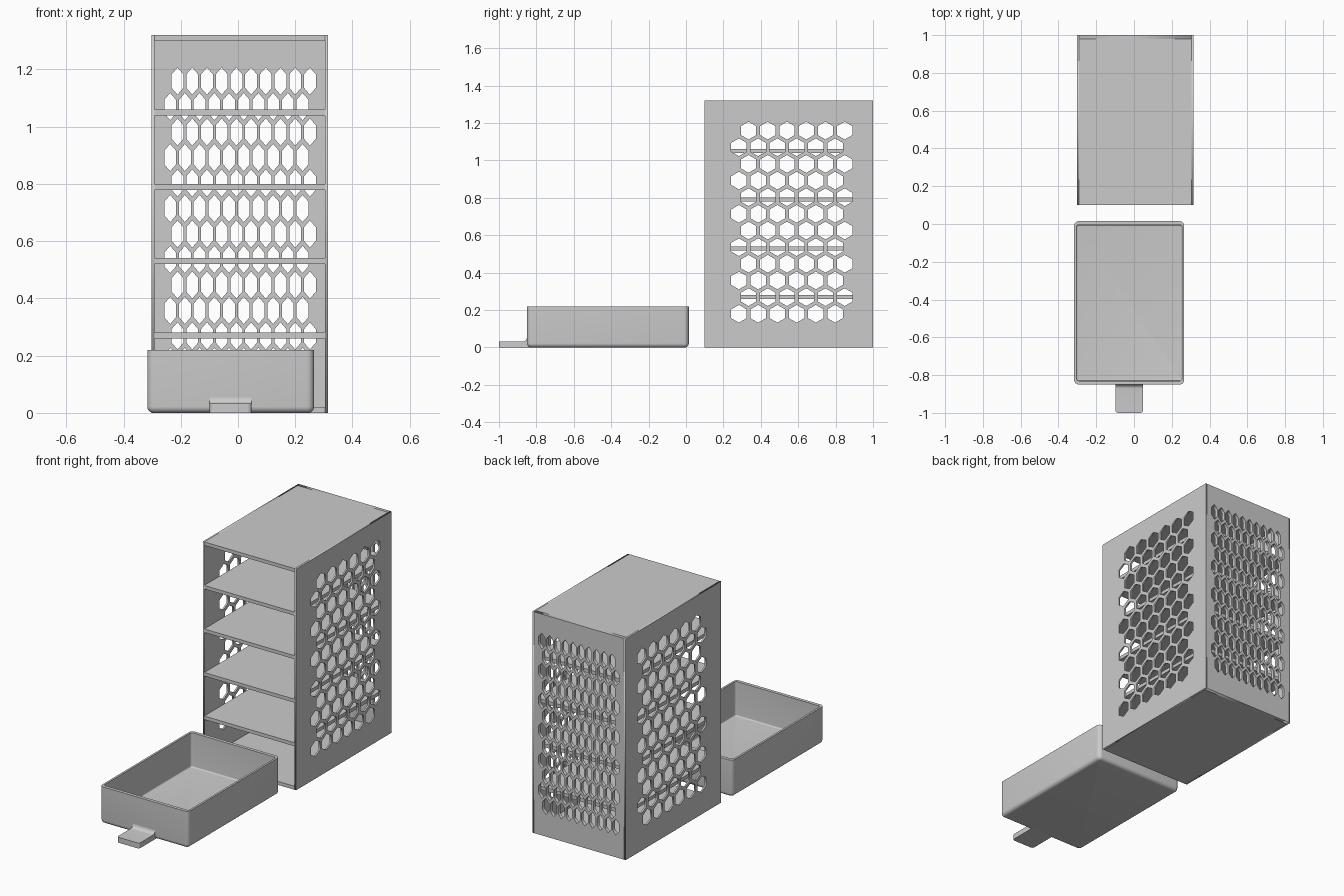
import bpy, bmesh, math
from mathutils import Matrix

if "Cube" in bpy.data.objects:
    bpy.data.objects.remove(bpy.data.objects["Cube"])

grey = bpy.data.materials.new("light grey plastic")
grey.diffuse_color = (0.6, 0.6, 0.6, 1)
grey.use_nodes = True
grey.node_tree.nodes["Principled BSDF"].inputs["Base Color"].default_value = grey.diffuse_color

# Cabinet and drawer extents
X0, X1, Y0, Y1, H = -0.302, 0.314, 0.10, 1.0, 1.32
SIDE, BACK, SHELF = 0.0095, 0.02, 0.021


def finish(name, bm, smooth=False):
    bmesh.ops.remove_doubles(bm, verts=bm.verts[:], dist=1e-5)
    bmesh.ops.recalc_face_normals(bm, faces=bm.faces[:])
    me = bpy.data.meshes.new(name)
    bm.to_mesh(me)
    bm.free()
    me.materials.append(grey)
    ob = bpy.data.objects.new(name, me)
    bpy.context.collection.objects.link(ob)
    if smooth:
        bpy.ops.object.select_all(action='DESELECT')
        ob.select_set(True)
        bpy.context.view_layer.objects.active = ob
        bpy.ops.object.shade_smooth_by_angle(angle=math.radians(35))
    return ob


def box(name, x0, x1, y0, y1, z0, z1):
    bm = bmesh.new()
    m = Matrix.Translation(((x0 + x1) / 2, (y0 + y1) / 2, (z0 + z1) / 2)) \
        @ Matrix.Diagonal((x1 - x0, y1 - y0, z1 - z0, 1))
    bmesh.ops.create_cube(bm, size=1, matrix=m)
    return finish(name, bm)


def hex_panel(name, a0, a1, start, columns, squeeze, thick, matrix):
    """Upright sheet with staggered hexagon holes, squeezed along its width."""
    cu = bpy.data.curves.new(name, 'CURVE')
    cu.dimensions, cu.fill_mode, cu.extrude = '2D', 'BOTH', thick / 2

    def loop(points):
        sp = cu.splines.new('POLY')
        sp.points.add(len(points) - 1)
        for p, (a, b) in zip(sp.points, points):
            p.co = (a, b, 0, 1)
        sp.use_cyclic_u = True

    loop([(a0, 0), (a1, 0), (a1, H), (a0, H)])
    pitch, r = 0.1028, 0.0475
    for row in range(12):
        z = 0.18 + row * pitch * math.sqrt(3) / 2
        for col in range(columns):
            a = start + (col + 0.5 * (row % 2)) * pitch * squeeze
            loop([(a + r * squeeze * math.sin(k * math.pi / 3),
                   z + r * math.cos(k * math.pi / 3)) for k in range(6)])
    tmp = bpy.data.objects.new(name + "_outline", cu)
    bpy.context.collection.objects.link(tmp)
    bpy.context.view_layer.update()
    deps = bpy.context.evaluated_depsgraph_get()
    me = bpy.data.meshes.new_from_object(tmp.evaluated_get(deps))
    bm = bmesh.new()
    bm.from_mesh(me)
    bpy.data.objects.remove(tmp)
    bpy.data.meshes.remove(me)
    bm.transform(matrix)
    return finish(name, bm)


# Perforated side walls
to_side = Matrix(((0, 0, 1, 0), (1, 0, 0, 0), (0, 1, 0, 0), (0, 0, 0, 1)))
for name, x in (("left_wall", X0 + SIDE / 2), ("right_wall", X1 - SIDE / 2)):
    hex_panel(name, Y0, Y1, 0.283, 6, 1.0, SIDE,
              Matrix.Translation((x, 0, 0)) @ to_side)

# Perforated back wall, with the same holes at half width
hex_panel("back_wall", X0 + SIDE, X1 - SIDE, -0.237, 10, 0.5, BACK,
          Matrix.Translation((0, Y1 - BACK / 2, 0)) @ Matrix.Rotation(math.pi / 2, 4, 'X'))

# Base, four shelves and top
for i in range(6):
    z = i * (H - SHELF) / 5
    name = "base" if i == 0 else "top" if i == 5 else f"shelf_{i}"
    box(name, X0 + SIDE, X1 - SIDE, Y0, Y1 - BACK, z, z + SHELF)

# Drawer tray: rounded rectangles stacked along the wall section
DX0, DX1, DY0, DY1, DH = -0.317, 0.266, -0.85, 0.015, 0.22
FIL, WX, WY, FLOOR = 0.022, 0.012, 0.02, 0.015


def ring(bm, ix, iy, z, r, steps=6):
    verts = []
    corners = [(DX1 - ix, DY1 - iy, 1, 1), (DX0 + ix, DY1 - iy, -1, 1),
               (DX0 + ix, DY0 + iy, -1, -1), (DX1 - ix, DY0 + iy, 1, -1)]
    for q, (cx, cy, sx, sy) in enumerate(corners):
        for k in range(steps + 1):
            t = (q + k / steps) * math.pi / 2
            verts.append(bm.verts.new((cx - sx * r + r * math.cos(t),
                                       cy - sy * r + r * math.sin(t), z)))
    return verts


arc = [k * math.pi / 12 for k in range(7)]
section = [(FIL * (1 - math.sin(t)), FIL * (1 - math.sin(t)),
            FIL * (1 - math.cos(t)), 0.003 + FIL * math.sin(t)) for t in arc]
section += [(0, 0, DH, 0.003 + FIL), (WX, WY, DH, 0.012)]
section += [(WX + 0.008 * (1 - math.cos(t)), WY + 0.008 * (1 - math.cos(t)),
             FLOOR + 0.008 * (1 - math.sin(t)), 0.004 + 0.008 * math.cos(t)) for t in arc]
bm = bmesh.new()
rings = [ring(bm, *s) for s in section]
for lower, upper in zip(rings, rings[1:]):
    n = len(lower)
    for k in range(n):
        bm.faces.new((lower[k], lower[(k + 1) % n], upper[(k + 1) % n], upper[k]))
bm.faces.new(rings[0][::-1])
bm.faces.new(rings[-1])
finish("drawer_tray", bm, smooth=True)

# Pull tab with a curved root
outline = [(-0.828, 0), (-1, 0), (-1, 0.032)]
outline += [(-0.872 + 0.022 * math.sin(t), 0.054 - 0.022 * math.cos(t)) for t in arc]
outline += [(-0.84, 0.054), (-0.84, 0.012), (-0.828, 0.012)]
bm = bmesh.new()
face = bm.faces.new([bm.verts.new((-0.099, y, z)) for y, z in outline])
out = bmesh.ops.extrude_face_region(bm, geom=[face])
bmesh.ops.translate(bm, vec=(0.147, 0, 0),
                    verts=[g for g in out["geom"] if isinstance(g, bmesh.types.BMVert)])
front = [e for e in bm.edges if all(v.co.y < -0.99 for v in e.verts)
         and abs(e.verts[0].co.x - e.verts[1].co.x) < 1e-5]
bmesh.ops.bevel(bm, geom=front, offset=0.015, segments=5, affect='EDGES', profile=0.5)
finish("pull_tab", bm, smooth=True)
